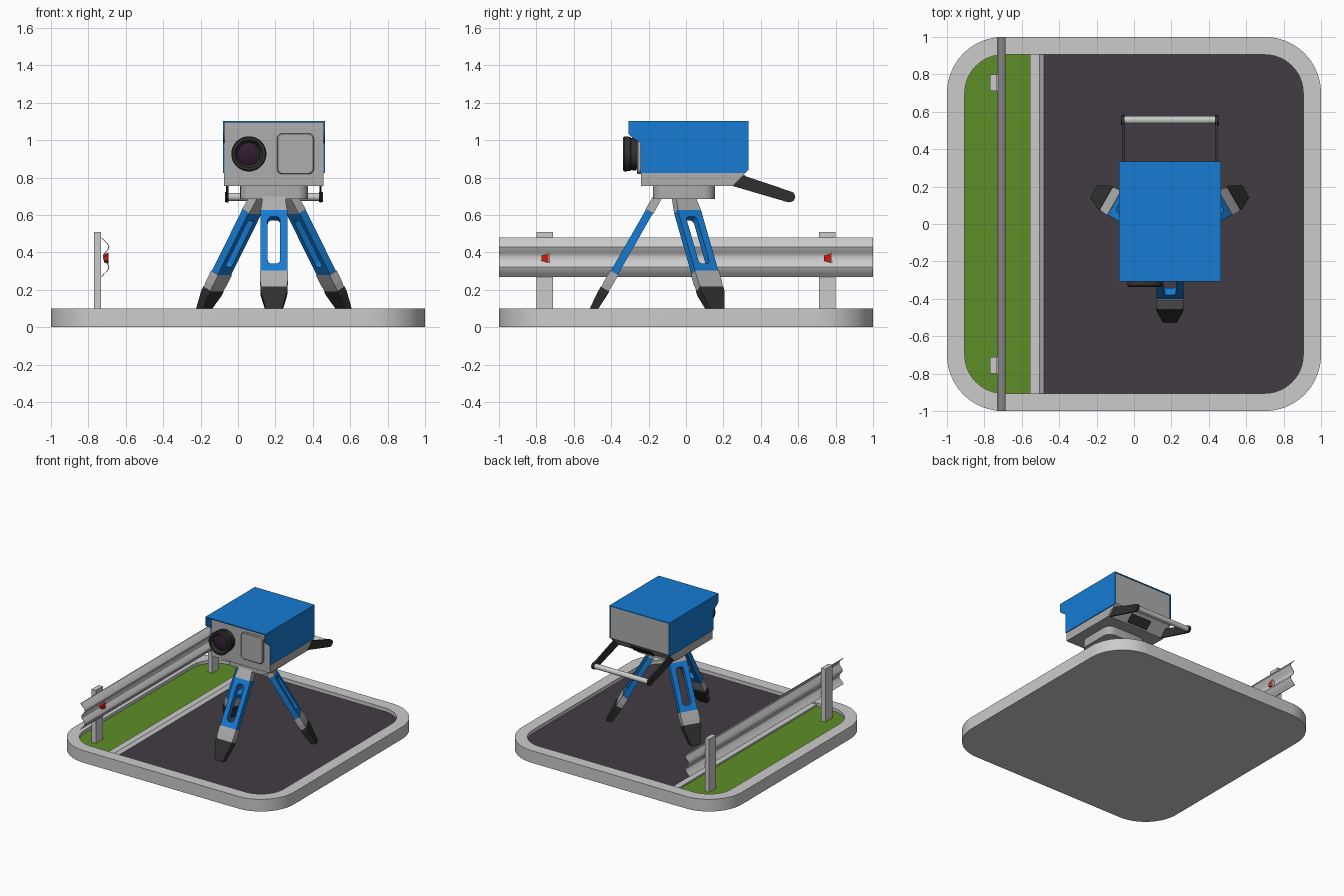
import bpy, bmesh, math
from mathutils import Vector, Matrix

if "Cube" in bpy.data.objects:
    bpy.data.objects.remove(bpy.data.objects["Cube"])


def material(name, *rgb):
    m = bpy.data.materials.new(name)
    m.diffuse_color = (*rgb, 1)
    m.use_nodes = True
    m.node_tree.nodes["Principled BSDF"].inputs["Base Color"].default_value = m.diffuse_color
    return m


BLUE = material("blue", 0.008, 0.2, 0.65)
GRASS = material("grass_green", 0.11, 0.27, 0.02)
ROAD = material("asphalt", 0.055, 0.046, 0.056)
BLACK = material("black", 0.03, 0.03, 0.03)
GLASS = material("glass", 0.03, 0.012, 0.03)
RED = material("red", 0.65, 0.01, 0.006)
GREY = material("mid_grey", 0.42, 0.42, 0.42)


def loft(name, loops, mat=None, closed=False, matrix=None, smooth=True):
    """Skin a list of equal-length point loops; cap the ends unless closed."""
    bm = bmesh.new()
    rings = [[bm.verts.new(p) for p in loop] for loop in loops]
    pairs = list(zip(rings, rings[1:]))
    if closed:
        pairs.append((rings[-1], rings[0]))
    else:
        bm.faces.new(rings[0])
        bm.faces.new(rings[-1])
    n = len(rings[0])
    for a, b in pairs:
        for i in range(n):
            j = (i + 1) % n
            bm.faces.new((a[i], a[j], b[j], b[i]))
    bmesh.ops.recalc_face_normals(bm, faces=bm.faces)
    me = bpy.data.meshes.new(name)
    bm.to_mesh(me)
    bm.free()
    ob = bpy.data.objects.new(name, me)
    bpy.context.collection.objects.link(ob)
    if matrix:
        ob.matrix_world = matrix
    if mat:
        me.materials.append(mat)
    if smooth:
        bpy.ops.object.select_all(action='DESELECT')
        ob.select_set(True)
        bpy.context.view_layer.objects.active = ob
        bpy.ops.object.shade_smooth_by_angle(angle=math.radians(32))
    return ob


def lift(pts, axis, t):
    """Place 2D points in 3D at position t along the axis."""
    return [Vector({'x': (t, a, b), 'y': (a, t, b), 'z': (a, b, t)}[axis]) for a, b in pts]


def prism(name, pts, axis, t0, t1, mat=None, **kw):
    return loft(name, [lift(pts, axis, t0), lift(pts, axis, t1)], mat, **kw)


def rrect(x0, x1, y0, y1, r, n=8):
    pts = []
    for k, (cx, cy) in enumerate([(x1 - r, y1 - r), (x0 + r, y1 - r), (x0 + r, y0 + r), (x1 - r, y0 + r)]):
        for i in range(n + 1):
            a = math.pi / 2 * (k + i / n)
            pts.append((cx + r * math.cos(a), cy + r * math.sin(a)))
    return pts


def circle(cx, cy, r, n=40):
    return [(cx + r * math.cos(2 * math.pi * i / n), cy + r * math.sin(2 * math.pi * i / n)) for i in range(n)]


def box(name, x, y, z, mat=None):
    return prism(name, [(x[0], y[0]), (x[1], y[0]), (x[1], y[1]), (x[0], y[1])], 'z', *z, mat, smooth=False)


# Tray base with raised rim
outer, inner = rrect(-1, 1, -1, 1, 0.3, 14), rrect(-0.905, 0.905, -0.905, 0.905, 0.205, 14)
loft("base_tray", [lift(outer, 'z', 0), lift(outer, 'z', 0.1), lift(inner, 'z', 0.1), lift(inner, 'z', 0.05)])

# Ground strips inside the tray
E = 0.905
prism("grass_strip", [p for p in inner if p[0] < -0.6][:] + [(-0.555, -E), (-0.555, E)], 'z', 0.045, 0.075, GRASS)
right = [p for p in inner if p[0] > 0.6]
half = len(right) // 2
prism("road", right[:half] + [(-0.48, E), (-0.48, -E)] + right[half:], 'z', 0.045, 0.07, ROAD)
prism("curb", [(-0.555, 0.05), (-0.555, 0.088), (-0.505, 0.088), (-0.48, 0.07), (-0.48, 0.05)], 'y', -E, E, smooth=False)

# Guard rail, posts and reflectors
wave = [(-0.728, 0.481), (-0.715, 0.465), (-0.694, 0.446), (-0.688, 0.43), (-0.694, 0.413), (-0.715, 0.39),
        (-0.718, 0.375), (-0.715, 0.36), (-0.694, 0.338), (-0.688, 0.321), (-0.694, 0.304), (-0.715, 0.284),
        (-0.728, 0.268)]
back = [(x - 0.005, z) for x, z in reversed(wave)]
bands = [lift(wave + back, 'y', y) for y in (-1, 1)]
loft("guard_rail", bands)
for side, y in (("front", -0.755), ("back", 0.755)):
    box("rail_post_" + side, (-0.77, -0.732), (y - 0.045, y + 0.045), (0.06, 0.51))

    def trapezoid(h):
        return [(-0.716, 0.369 - h * 0.8), (-0.693, 0.369 - h), (-0.693, 0.369 + h), (-0.716, 0.369 + h * 0.8)]
    loft("reflector_" + side, [lift(trapezoid(0.013), 'y', y - 0.018), lift(trapezoid(0.025), 'y', y + 0.02)],
         RED, smooth=False)
    prism("reflector_plate_" + side, trapezoid(0.03), 'y', y + 0.02, y + 0.026, smooth=False)

# Tripod legs: local x across, y thickness, z along the leg measured down from the top
CX, CY = 0.192, -0.06
TOP_R, FOOT_R, TOP_Z, FOOT_Z = 0.095, 0.452, 0.69, 0.066
for label, deg in (("front", -90), ("right", 30), ("left", 150)):
    a = math.radians(deg)
    out = Vector((math.cos(a), math.sin(a), 0))
    top = Vector((CX, CY, TOP_Z)) + out * TOP_R
    foot = Vector((CX, CY, FOOT_Z)) + out * FOOT_R
    length = (top - foot).length
    up = (top - foot).normalized()
    across = Vector((0, 0, 1)).cross(out)
    normal = up.cross(across)
    M = Matrix.Translation(top) @ Matrix((across, normal, up)).transposed().to_4x4()

    def section(s, w, t):
        return lift([(-w, -t), (w, -t), (w, t), (-w, t)], 'z', -s)
    loft(label + "_leg_shoulder", [section(-0.03, 0.056, 0.022), section(0.05, 0.066, 0.024),
                                   section(0.085, 0.07, 0.024)], GREY, matrix=M, smooth=False)
    frame, slot = rrect(-0.072, 0.072, -0.465, -0.08, 0.006), rrect(-0.033, 0.033, -0.415, -0.125, 0.022)
    loft(label + "_leg_frame", [lift(frame, 'y', -0.021), lift(frame, 'y', 0.021), lift(slot, 'y', 0.021),
                                lift(slot, 'y', -0.021)], BLUE, closed=True, matrix=M)
    loft(label + "_leg_clamp", [section(0.46, 0.074, 0.025), section(0.52, 0.074, 0.025),
                                section(0.567, 0.068, 0.023)], GREY, matrix=M, smooth=False)
    loft(label + "_leg_tip", [section(0.56, 0.072, 0.026), section(0.585, 0.071, 0.026),
                              section(length, 0.036, 0.018)], BLACK, matrix=M, smooth=False)

# Tripod head
prism("tripod_head", rrect(0.01, 0.374, -0.176, 0.155, 0.06, 4), 'z', 0.685, 0.76, GREY)

# Camera housing and its thin wrap-around cover
X0, X1 = -0.08, 0.464
prism("housing", [(-0.24, 0.755), (0.25, 0.755), (0.328, 0.835), (0.328, 1.095), (-0.24, 1.095)], 'x',
      X0 + 0.006, X1 - 0.006, GREY, smooth=False)
side_profile = [(-0.308, 1.102), (-0.308, 1.035), (-0.295, 1.02), (-0.242, 0.985), (-0.242, 0.825),
                (0.318, 0.825), (0.333, 0.84), (0.333, 1.102)]
prism("cover_left", side_profile, 'x', X0, X0 + 0.007, BLUE, smooth=False)
prism("cover_right", side_profile, 'x', X1 - 0.007, X1, BLUE, smooth=False)
box("cover_top", (X0 + 0.004, X1 - 0.004), (-0.308, 0.333), (1.094, 1.102), BLUE)

# Flash window panel on the front
panel, inset = rrect(0.208, 0.406, 0.818, 1.037, 0.03), rrect(0.213, 0.401, 0.823, 1.032, 0.027)
loft("flash_panel", [lift(panel, 'y', -0.23), lift(panel, 'y', -0.256), lift(inset, 'y', -0.261)], GREY)

# Lens barrel with ribs and recessed glass
LX, LZ = 0.058, 0.927
rings = [(0.084, -0.235), (0.084, -0.266), (0.09, -0.266), (0.09, -0.285), (0.086, -0.287), (0.086, -0.294),
         (0.09, -0.296), (0.094, -0.322), (0.094, -0.33), (0.088, -0.336), (0.074, -0.336), (0.06, -0.312)]
loft("lens_barrel", [lift(circle(LX, LZ, r), 'y', y) for r, y in rings], BLACK)
loft("lens_glass", [lift(circle(LX, LZ, r), 'y', y)
                    for r, y in ((0.062, -0.308), (0.06, -0.316), (0.045, -0.322), (0.025, -0.326), (0.008, -0.327))],
     GLASS)

# Carry handle: two arms, end caps and grip tube
HY, HZ = 0.556, 0.697
arm = [(0.25, 0.755), (0.305, 0.812), (0.56, 0.726), (0.576, 0.718), (0.585, 0.697), (0.576, 0.677),
       (0.556, 0.668), (0.54, 0.67)]
for label, s in (("left", -1), ("right", 1)):
    x = 0.192 + s * 0.249
    prism("handle_arm_" + label, arm, 'x', x - 0.006, x + 0.006, BLACK, smooth=False)
    prism("handle_cap_" + label, circle(HY, HZ, 0.027, 24), 'x', x - 0.008, x + s * 0.013, BLACK)
prism("handle_grip", circle(HY, HZ, 0.021, 24), 'x', -0.066, 0.45)

# Dark hatch on the sloped underside
prism("under_hatch", [(0.262, 0.76), (0.315, 0.814), (0.319, 0.81), (0.266, 0.756)], 'x', 0.1, 0.284, BLACK,
      smooth=False)
